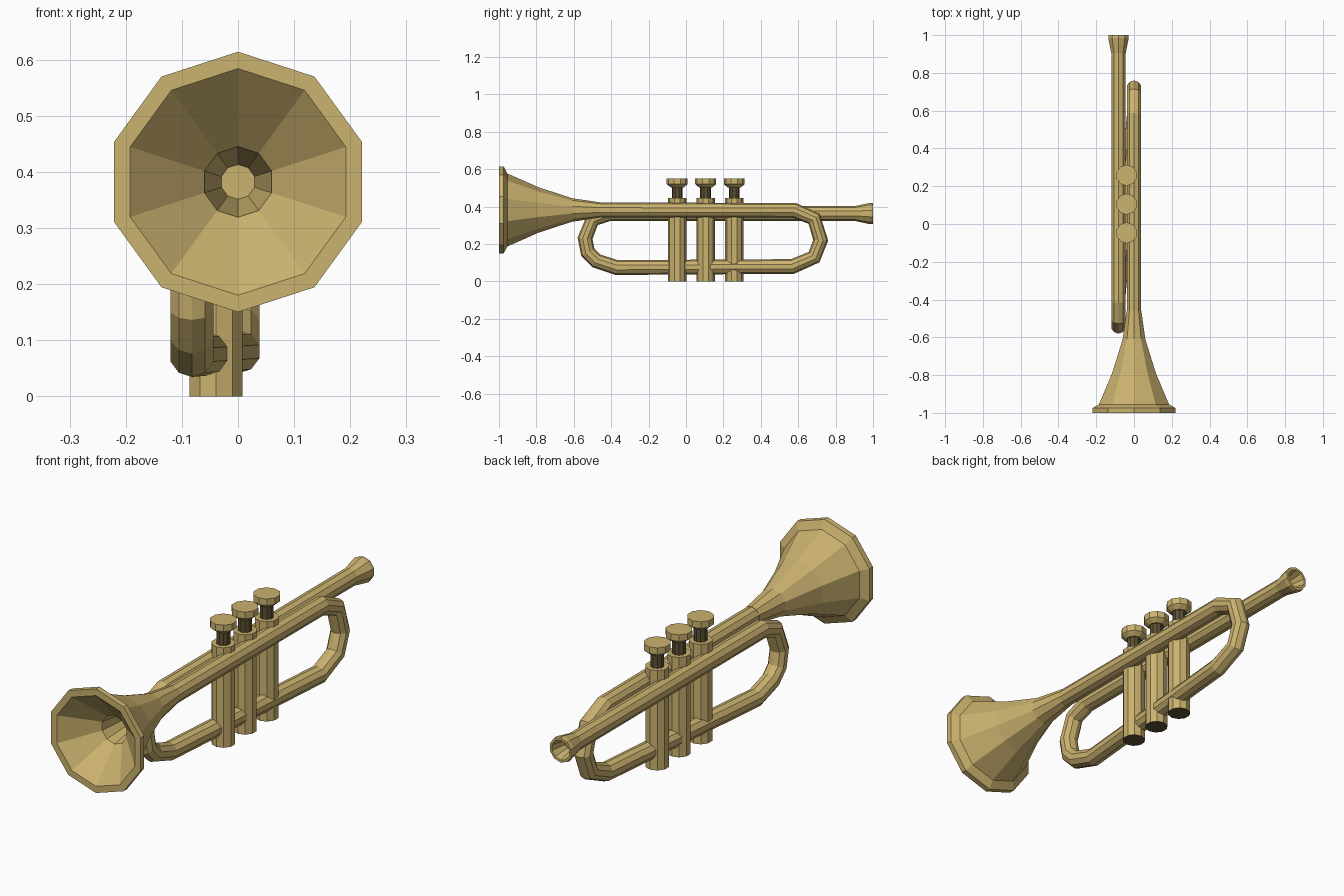
import bpy, bmesh, math
from mathutils import Vector

cube = bpy.data.objects.get("Cube")
if cube:
    bpy.data.objects.remove(cube, do_unlink=True)


def material(name, color):
    mat = bpy.data.materials.new(name)
    mat.use_nodes = True
    mat.diffuse_color = color
    mat.node_tree.nodes["Principled BSDF"].inputs["Base Color"].default_value = color
    return mat


brass = material("brass", (0.595, 0.445, 0.158, 1))
dark_brass = material("dark_brass", (0.11, 0.083, 0.033, 1))

SIDES = 10
X = Vector((1, 0, 0))


def skin(name, stations, mat=brass):
    """Join ten-sided rings, each given as (centre, direction, radius), and cap the ends."""
    bm = bmesh.new()
    rings = []
    for centre, direction, radius in stations:
        t = direction.normalized()
        side = (X - t * X.dot(t)).normalized()
        up = t.cross(side)
        ring = []
        for i in range(SIDES):
            a = math.tau * i / SIDES
            ring.append(bm.verts.new(centre + radius * (side * math.sin(a) + up * math.cos(a))))
        rings.append(ring)
    for r0, r1 in zip(rings, rings[1:]):
        for i in range(SIDES):
            j = (i + 1) % SIDES
            bm.faces.new((r0[i], r0[j], r1[j], r1[i]))
    bm.faces.new(rings[0])
    bm.faces.new(rings[-1])
    bmesh.ops.recalc_face_normals(bm, faces=bm.faces)
    mesh = bpy.data.meshes.new(name)
    bm.to_mesh(mesh)
    bm.free()
    mesh.materials.append(mat)
    obj = bpy.data.objects.new(name, mesh)
    bpy.context.collection.objects.link(obj)
    return obj


def lathe(name, origin, axis, profile, mat=brass):
    """Turn a profile of (distance along axis, radius)."""
    o, d = Vector(origin), Vector(axis)
    return skin(name, [(o + d * h, d, r) for h, r in profile], mat)


def tube(name, points, radius):
    """Sweep a ten-sided section along a path."""
    pts = [Vector(p) for p in points]
    stations = []
    for i, p in enumerate(pts):
        before = (p - pts[i - 1]).normalized() if i else Vector()
        after = (pts[i + 1] - p).normalized() if i < len(pts) - 1 else Vector()
        stations.append((p, before + after, radius))
    return skin(name, stations)


LEAD_X, LEAD_Z, BELL_Z = -0.082, 0.363, 0.382

# Flared bell: outer flare, rolled rim, then the hollow mouth
lathe("bell", (0, 0, BELL_Z), (0, 1, 0), [
    (-0.46, 0.041), (-0.61, 0.063), (-0.79, 0.122), (-0.955, 0.195),
    (-0.975, 0.232), (-1, 0.232), (-1, 0.202), (-0.87, 0.063), (-0.65, 0.031)])

# Main tubing: lead pipe, front loop, slanted lower run, rear loop, bell pipe
front_loop = [(-0.41, LEAD_Z), (-0.50, 0.33), (-0.54, 0.23),
              (-0.525, 0.155), (-0.48, 0.11), (-0.37, 0.074)]
rear_loop = [(0.57, 0.08), (0.685, 0.13), (0.72, 0.22),
             (0.685, 0.335), (0.58, 0.38)]
path = [(LEAD_X, 0.92, LEAD_Z)]
path += [(LEAD_X, y, z) for y, z in front_loop]
path += [(0, y, z) for y, z in rear_loop]
path += [(0, -0.46, BELL_Z)]
tube("main_tubing", path, 0.04)

# Mouthpiece with a hollow cup
lathe("mouthpiece", (LEAD_X, 0, LEAD_Z), (0, 1, 0), [
    (0.90, 0.039), (0.97, 0.054), (0.985, 0.057), (1, 0.055),
    (1, 0.044), (0.93, 0.027)])

# Three valves, each a casing with a dark bottom, a dark stem and a finger button
for number, y in enumerate((-0.047, 0.105, 0.258), 1):
    base = (-0.039, y, 0)
    casing = lathe(f"valve_casing_{number}", base, (0, 0, 1), [(0, 0.0495), (0.445, 0.0495)])
    casing.data.materials.append(dark_brass)
    for face in casing.data.polygons:
        face.material_index = int(face.normal.z < -0.9)
    lathe(f"valve_stem_{number}", base, (0, 0, 1), [(0.44, 0.029), (0.51, 0.029)], dark_brass)
    lathe(f"valve_button_{number}", base, (0, 0, 1), [
        (0.503, 0.035), (0.52, 0.056), (0.549, 0.056)])
